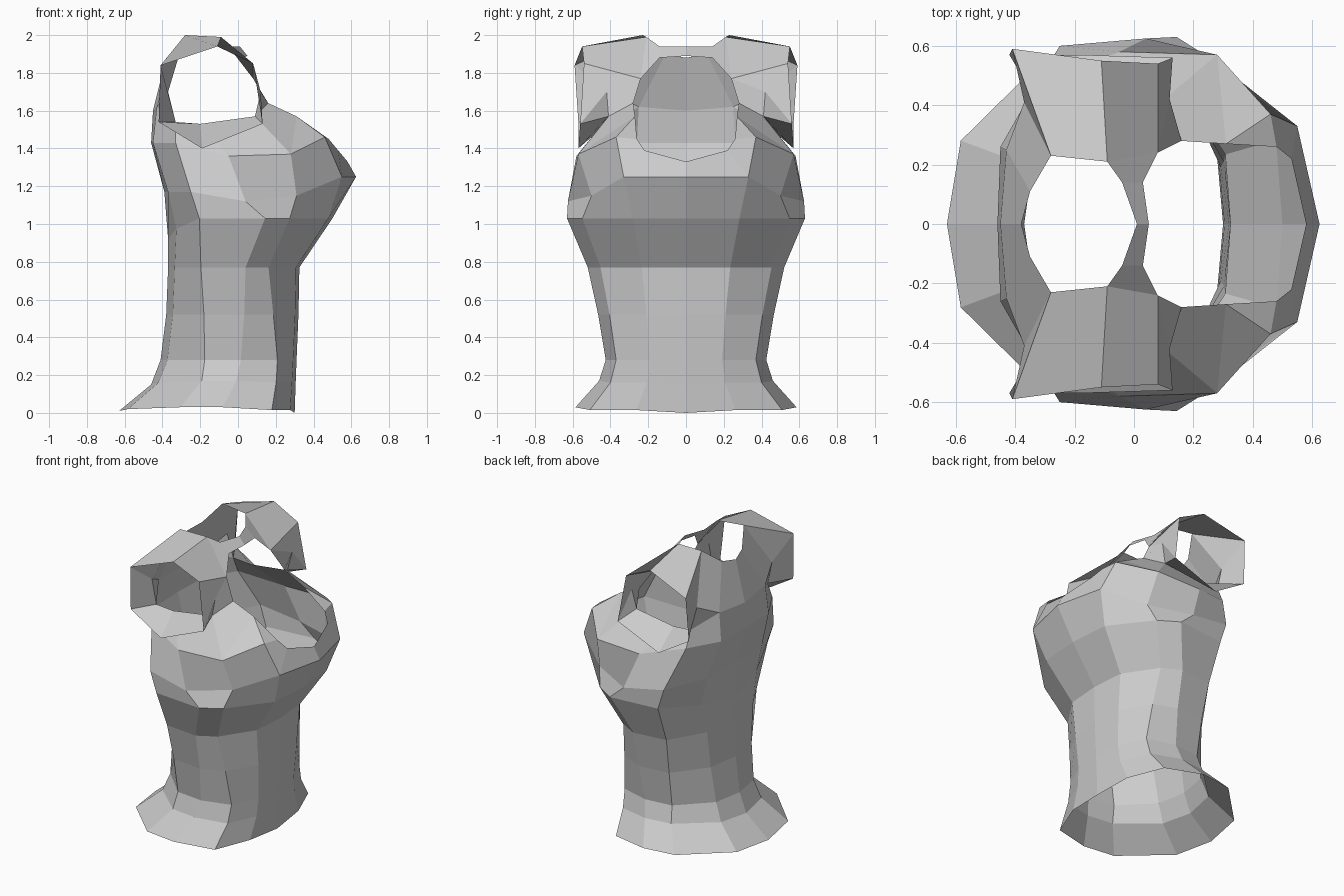
import bpy, bmesh

if "Cube" in bpy.data.objects:
    bpy.data.objects.remove(bpy.data.objects["Cube"])

bm = bmesh.new()
V = lambda x, y, z: bm.verts.new((x, y, z))


def strip(a, b):
    for i in range(len(a) - 1):
        bm.faces.new((a[i], a[i + 1], b[i + 1], b[i]))


def ring(xb, zb, xf, zf, w, zs, ub, uf):
    # half ring from back centre to front centre; zs is the side height,
    # ub and uf place the back and front corners along the depth
    c, a = (xb + xf) / 2, (xf - xb) / 2
    shape = [(-1, 0, zb), (-.9, .48, (zb + zs) / 2), (ub, .95, zs), (.18, 1, zs),
             (uf, .87, (zf + zs) / 2), (.95, .45, (zf + zs) / 2), (1, 0, zf)]
    return [V(c + a * u, w * v, z) for u, v, z in shape]


# Waist and skirt: back x, back z, front x, front z, half width, side z, corners
rows = [(-.63, .01, .30, .0, .585, .03, -.3, .74), (-.46, .15, .305, .15, .46, .17, -.3, .73),
        (-.41, .28, .31, .28, .425, .28, -.35, .72), (-.38, .52, .32, .52, .465, .52, -.43, .62),
        (-.37, .77, .325, .77, .52, .77, -.5, .53), (-.37, .92, .50, 1.03, .63, 1.03, -.62, .48)]
rings = [ring(*r) for r in rows]
# Under-bust ring
rings.append([V(*p) for p in [(-.39, 0, 1.17), (-.37, .30, 1.17), (-.25, .60, 1.17), (.04, .625, 1.12),
                              (.31, .50, 1.15), (.55, .33, 1.25), (.625, 0, 1.25)]])
for a, b in zip(rings, rings[1:]):
    strip(a, b)

# Bust line, ending at the bottom of the chest opening
T = [V(*p) for p in [(-.46, 0, 1.43), (-.45, .26, 1.43), (-.33, .47, 1.43), (-.05, .58, 1.36),
                     (.28, .57, 1.37), (.46, .37, 1.46)]]
strip(rings[-1][:6], T)

# Edge points: back panel, neck, chest opening, armhole, sleeve rim
b0, b1 = V(-.45, 0, 1.60), V(-.43, .25, 1.62)
n = [V(*p) for p in [(-.38, 0, 1.88), (-.35, .11, 1.90), (-.28, .23, 2.0),
                     (-.09, .21, 1.99), (-.04, .14, 1.94), (.01, 0, 1.94)]]
k0, k1, k2, k3, k4, k5, k6, k7 = [V(*p) for p in [
    (.58, 0, 1.33), (.53, .22, 1.39), (.48, .26, 1.45), (.31, .27, 1.57), (.16, .28, 1.64),
    (.08, .24, 1.77), (.03, .14, 1.88), (.05, 0, 1.89)]]
a0, a1, a2, a6, a7 = [V(*p) for p in [(-.20, .42, 1.53), (-.33, .42, 1.54), (-.37, .41, 1.70),
                                      (.12, .42, 1.70), (.09, .41, 1.57)]]
r2, r3, r5, r7, r0, r1 = [V(*p) for p in [(-.41, .59, 1.84), (-.11, .55, 1.94), (.08, .54, 1.85),
                                          (.13, .56, 1.53), (-.19, .57, 1.40), (-.42, .57, 1.54)]]
h5, h6 = rings[-1][5:]

for f in [
    # back panel
    (T[0], T[1], b1, b0), (b0, b1, n[1], n[0]), (T[1], T[2], a1, b1), (b1, a1, a2), (b1, a2, n[2], n[1]),
    # underarm
    (T[2], T[3], a0, a1), (T[3], T[4], a7, a0),
    # chest around the opening
    (T[4], k3, k4, a7), (T[4], T[5], k3), (T[5], k2, k3), (h5, k1, k2, T[5]), (h5, h6, k0, k1),
    (k4, k5, a6, a7),
    # collar strap
    (k5, k6, n[4], n[3]), (k6, k7, n[5], n[4]),
    # short sleeve
    (n[2], n[3], r3, r2), (n[3], k5, r5, r3), (k5, a6, r7, r5), (a2, n[2], r2), (a1, a2, r2, r1),
    (a0, a1, r1, r0), (a7, a0, r0, r7), (a6, a7, r7),
]:
    bm.faces.new(f)

# Mirror to the other side
bmesh.ops.mirror(bm, geom=bm.verts[:] + bm.edges[:] + bm.faces[:], axis='Y', merge_dist=0.0)
bmesh.ops.remove_doubles(bm, verts=bm.verts[:], dist=0.001)
bmesh.ops.recalc_face_normals(bm, faces=bm.faces[:])

mesh = bpy.data.meshes.new("sleeved_top")
bm.to_mesh(mesh)
bm.free()
bpy.context.collection.objects.link(bpy.data.objects.new("sleeved_top", mesh))
